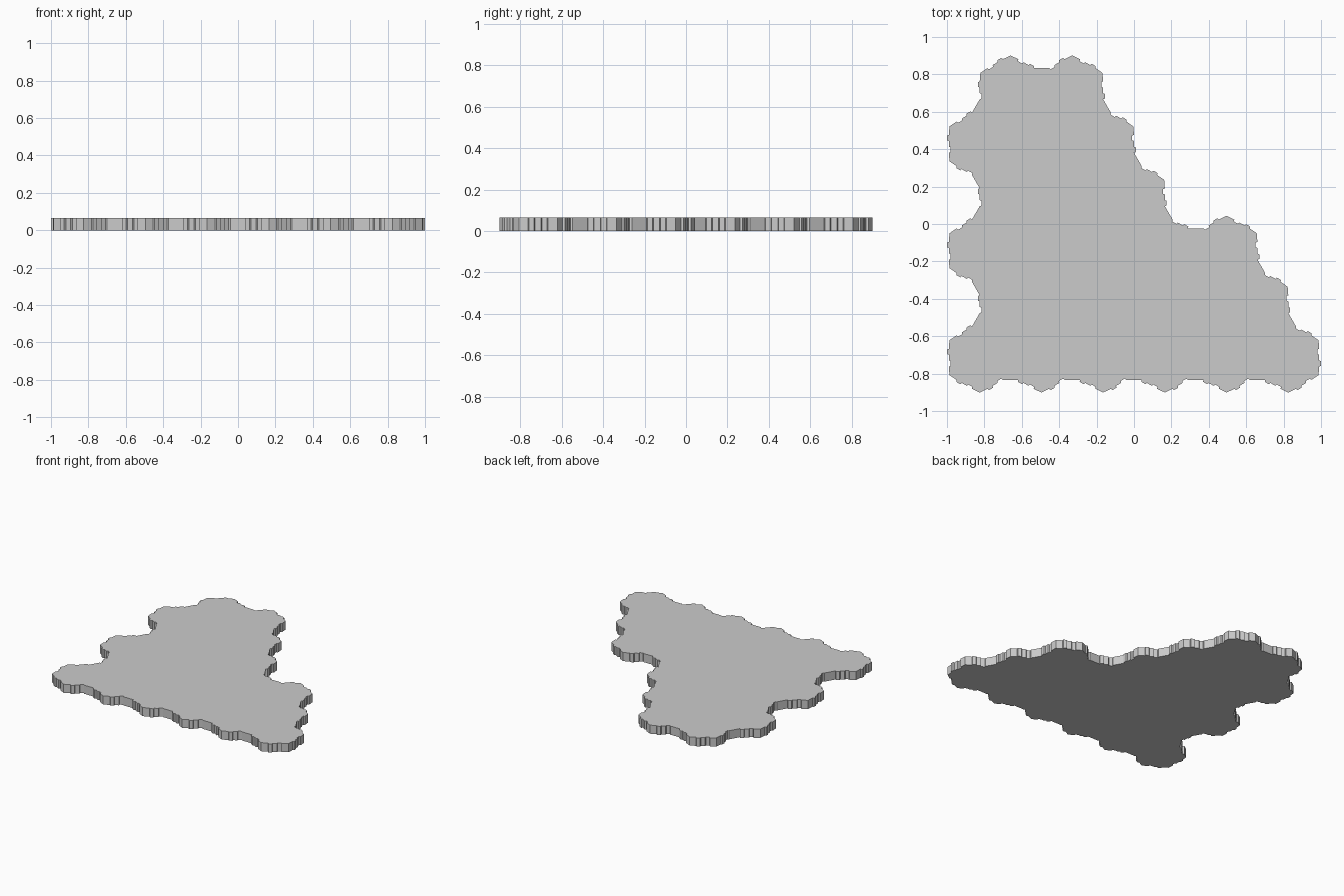
import bpy, bmesh
from math import cos, sin, pi, sqrt
from mathutils import Vector

if "Cube" in bpy.data.objects:
    bpy.data.objects.remove(bpy.data.objects["Cube"])

PITCH = 0.33                 # tile spacing in x
R = PITCH / sqrt(3)          # tile corner radius
ROW = 1.5 * R                # row spacing in y
H = 0.065                    # plate thickness
TOOTH = 0.01                 # depth of interlocking teeth

# rows of hex tiles: (first centre x, number of tiles)
ROWS = [(-2.5, 6), (-2, 5), (-2.5, 5), (-2, 3), (-2.5, 3), (-2, 2)]

# edge profile: one tooth at a third, matching notch at two thirds
EDGE = [(0, 0), (0.25, 0), (0.27, 1), (0.40, 1), (0.42, 0),
        (0.58, 0), (0.60, -1), (0.73, -1), (0.75, 0)]


def tile_outline(c):
    pts = []
    for k in range(6):
        a0, a1 = pi / 3 * k - pi / 6, pi / 3 * k + pi / 6
        p = Vector((cos(a0), sin(a0), 0)) * R
        q = Vector((cos(a1), sin(a1), 0)) * R
        n = (p + q).normalized()
        pts += [c + p.lerp(q, t) + n * TOOTH * d for t, d in EDGE]
    return pts


# lay out the interlocking tiles as one sheet
bm = bmesh.new()
for r, (start, count) in enumerate(ROWS):
    for i in range(count):
        c = Vector(((start + i) * PITCH, (r - 2.5) * ROW, 0))
        bm.faces.new([bm.verts.new(p) for p in tile_outline(c)])
bmesh.ops.remove_doubles(bm, verts=bm.verts[:], dist=0.001)

# blunt the free outer corners slightly
for v in bm.verts:
    if len(v.link_faces) == 1:
        c = v.link_faces[0].calc_center_bounds()
        d = v.co - c
        if d.length > R * 0.98:
            v.co = c + d * (1 - 0.004 / R)

# merge into one plate and give it thickness
inner = [e for e in bm.edges if len(e.link_faces) == 2]
bmesh.ops.dissolve_edges(bm, edges=inner, use_verts=True)
ext = bmesh.ops.extrude_face_region(bm, geom=bm.faces[:], use_keep_orig=True)
top = [g for g in ext["geom"] if isinstance(g, bmesh.types.BMVert)]
bmesh.ops.translate(bm, verts=top, vec=(0, 0, H))
bmesh.ops.recalc_face_normals(bm, faces=bm.faces[:])

mesh = bpy.data.meshes.new("hex_tile_plate")
bm.to_mesh(mesh)
bm.free()
obj = bpy.data.objects.new("hex_tile_plate", mesh)
bpy.context.collection.objects.link(obj)
